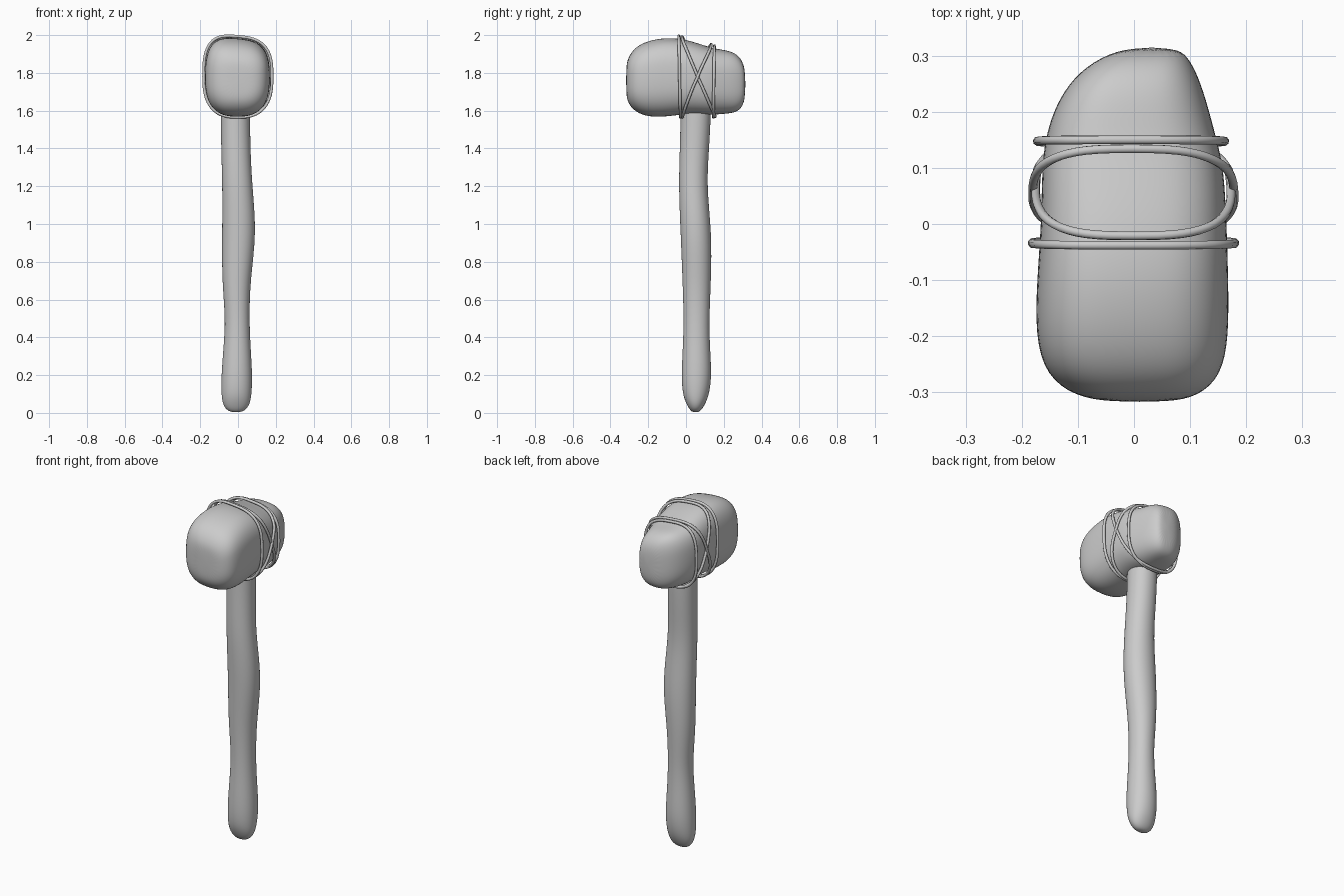
import bpy, bmesh, math

if "Cube" in bpy.data.objects:
    bpy.data.objects.remove(bpy.data.objects["Cube"])

# rows: position, low/high on first axis, low/high on second axis
HANDLE = [  # z, x range, y range
    (0.003, -0.035, 0.015, 0.035, 0.065), (0.018, -0.065, 0.045, 0.018, 0.085),
    (0.05, -0.083, 0.065, 0.0, 0.104), (0.1, -0.09, 0.074, -0.02, 0.125),
    (0.2, -0.09, 0.078, -0.026, 0.138), (0.35, -0.078, 0.068, -0.018, 0.128),
    (0.5, -0.067, 0.061, -0.013, 0.124), (0.7, -0.087, 0.066, -0.02, 0.134),
    (0.95, -0.086, 0.101, -0.03, 0.139), (1.2, -0.084, 0.077, -0.041, 0.11),
    (1.4, -0.091, 0.067, -0.034, 0.124), (1.6, -0.093, 0.065, -0.03, 0.135),
    (1.68, -0.09, 0.063, -0.03, 0.13)]
HEAD = [  # y, x range, z range
    (-0.317, -0.04, 0.06, 1.69, 1.83), (-0.308, -0.105, 0.115, 1.64, 1.88),
    (-0.27, -0.158, 0.157, 1.593, 1.935), (-0.2, -0.177, 0.17, 1.565, 1.97),
    (-0.1, -0.174, 0.169, 1.567, 1.987), (0.0, -0.166, 0.166, 1.583, 1.976),
    (0.1, -0.165, 0.161, 1.578, 1.943), (0.15, -0.159, 0.148, 1.578, 1.928),
    (0.2, -0.145, 0.135, 1.582, 1.921), (0.25, -0.118, 0.12, 1.587, 1.91),
    (0.29, -0.075, 0.102, 1.605, 1.88), (0.315, -0.015, 0.08, 1.66, 1.82)]


def superellipse(row, t, n_top, n_low, shear=0.0, grow=0.0):
    _, a0, a1, b0, b1 = row
    c, s = math.cos(t), math.sin(t)
    n = n_top if s > 0 else n_low
    u = math.copysign(abs(c) ** (2 / n), c)
    v = math.copysign(abs(s) ** (2 / n), s)
    w = (a1 - a0) / 2 + grow
    a = (a0 + a1) / 2 + u * w
    b = (b0 + b1) / 2 + v * ((b1 - b0) / 2 + grow) - shear * u * w * max(v, 0)
    return a, b


def head_point(row, t, grow=0.0):
    x, z = superellipse(row, t, 3.0, 2.6, 0.09, grow)
    return x, row[0], z


def head_row(y):
    for r, q in zip(HEAD, HEAD[1:]):
        if r[0] <= y <= q[0]:
            f = (y - r[0]) / (q[0] - r[0])
            return [i + (j - i) * f for i, j in zip(r, q)]


def loft(name, rings):
    bm = bmesh.new()
    vs = [[bm.verts.new(p) for p in ring] for ring in rings]
    n = len(vs[0])
    for r, q in zip(vs, vs[1:]):
        for i in range(n):
            bm.faces.new((r[i], r[(i + 1) % n], q[(i + 1) % n], q[i]))
    bm.faces.new(vs[0])
    bm.faces.new(vs[-1])
    bmesh.ops.recalc_face_normals(bm, faces=bm.faces)
    for f in bm.faces:
        f.smooth = True
    me = bpy.data.meshes.new(name)
    bm.to_mesh(me)
    bm.free()
    ob = bpy.data.objects.new(name, me)
    bpy.context.collection.objects.link(ob)
    sub = ob.modifiers.new("smooth", 'SUBSURF')
    sub.levels = sub.render_levels = 2
    return ob


def angles(n):
    return [2 * math.pi * i / n for i in range(n)]


# Wooden handle
loft("handle", [[(*superellipse(r, t, 2.1, 2.1), r[0]) for t in angles(16)]
                for r in HANDLE])

# Stone head
loft("stone_head", [[head_point(r, t) for t in angles(28)] for r in HEAD])


# Cord loops: two upright bands and two that cross on both sides
def cord(name, y_top, y_low, grow):
    cu = bpy.data.curves.new(name, 'CURVE')
    cu.dimensions = '3D'
    cu.bevel_depth = 0.008
    cu.bevel_resolution = 2
    sp = cu.splines.new('POLY')
    ts = angles(56)
    sp.points.add(len(ts) - 1)
    for p, t in zip(sp.points, ts):
        s = math.sin(t)
        v = math.copysign(abs(s) ** (2 / 2.8), s)
        y = y_low + (y_top - y_low) * (v + 1) / 2
        p.co = (*head_point(head_row(y), t, grow), 1)
    sp.use_cyclic_u = True
    sp.use_smooth = True
    bpy.context.collection.objects.link(bpy.data.objects.new(name, cu))


cord("cord_front", -0.038, -0.03, 0.013)
cord("cord_back", 0.15, 0.145, 0.013)
cord("cord_cross_a", -0.021, 0.155, 0.01)
cord("cord_cross_b", 0.134, -0.02, 0.015)
